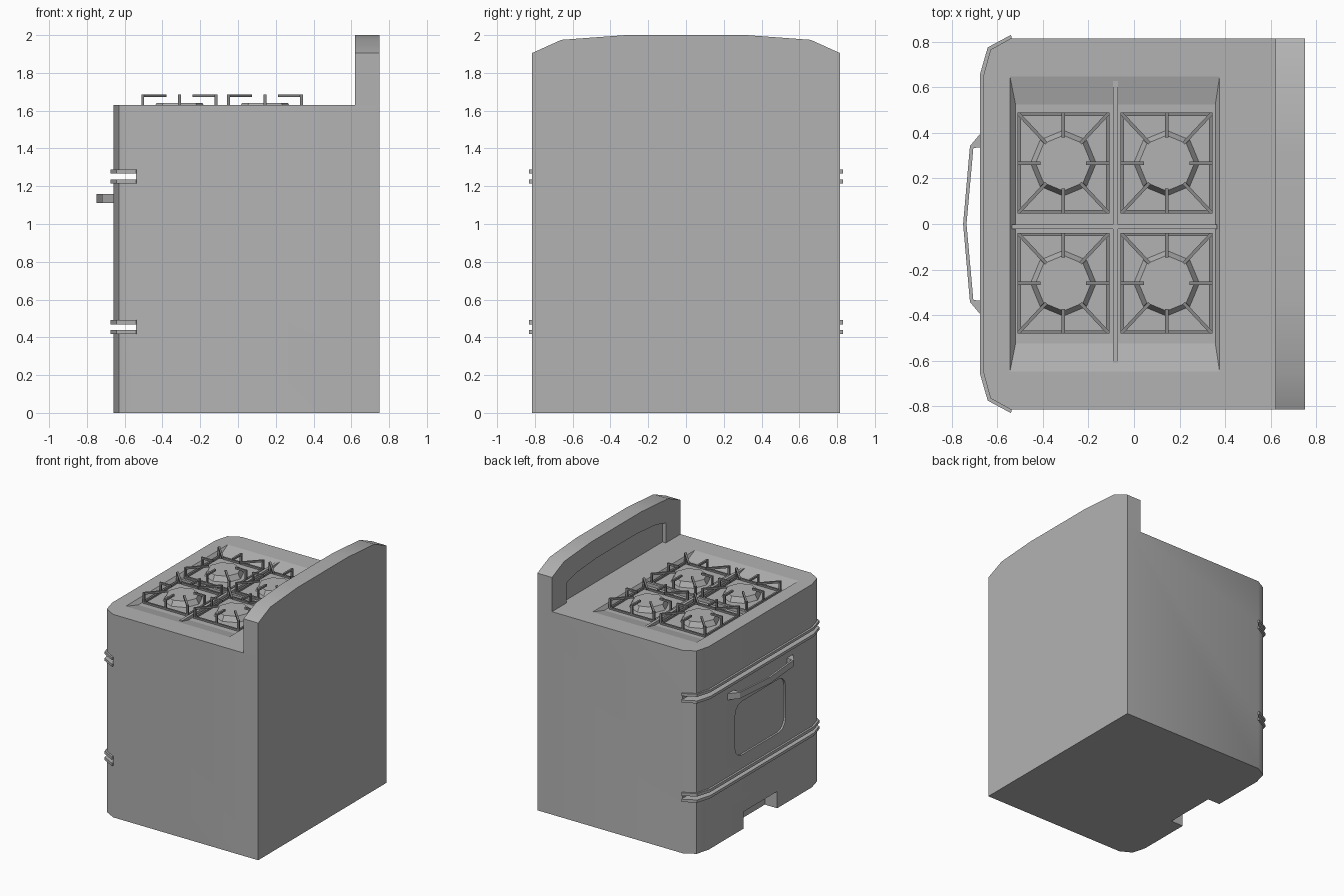
import bpy, bmesh, math
from mathutils import Vector

if "Cube" in bpy.data.objects:
    bpy.data.objects.remove(bpy.data.objects["Cube"])


def grey(name, v):
    m = bpy.data.materials.new(name)
    m.diffuse_color = (v, v, v, 1)
    m.use_nodes = True
    m.node_tree.nodes["Principled BSDF"].inputs["Base Color"].default_value = m.diffuse_color
    return m


ENAMEL = grey("enamel", 0.45)
IRON = grey("iron", 0.25)


def loft(name, rings, mat=ENAMEL):
    """Solid through equally sized rings of 3D points."""
    bm = bmesh.new()
    loops = [[bm.verts.new(p) for p in r] for r in rings]
    n = len(loops[0])
    bm.faces.new(loops[0])
    bm.faces.new(loops[-1])
    for a, b in zip(loops, loops[1:]):
        for i in range(n):
            j = (i + 1) % n
            bm.faces.new((a[i], a[j], b[j], b[i]))
    bmesh.ops.recalc_face_normals(bm, faces=bm.faces)
    me = bpy.data.meshes.new(name)
    bm.to_mesh(me)
    bm.free()
    me.materials.append(mat)
    ob = bpy.data.objects.new(name, me)
    bpy.context.collection.objects.link(ob)
    return ob


def prism_z(name, pts, z0, z1):
    return loft(name, [[(x, y, z) for x, y in pts] for z in (z0, z1)])


def prism_x(name, pts, x0, x1):
    return loft(name, [[(x, y, z) for y, z in pts] for x in (x0, x1)])


def rect(a0, a1, b0, b1):
    return [(a0, b0), (a1, b0), (a1, b1), (a0, b1)]


def mirror(pts):
    """Mirror a half profile in its first coordinate."""
    return pts + [(-a, b) for a, b in reversed(pts) if a != 0]


def cut(ob, cutter):
    m = ob.modifiers.new("cut", 'BOOLEAN')
    m.operation = 'DIFFERENCE'
    m.solver = 'EXACT'
    m.object = cutter
    bpy.context.view_layer.objects.active = ob
    bpy.ops.object.modifier_apply(modifier=m.name)
    bpy.data.objects.remove(cutter)


def smooth(ob, deg):
    bpy.ops.object.select_all(action='DESELECT')
    ob.select_set(True)
    bpy.context.view_layer.objects.active = ob
    bpy.ops.object.shade_smooth_by_angle(angle=math.radians(deg))
    # keep the shallow well edges crisp
    bm = bmesh.new()
    bm.from_mesh(ob.data)
    for e in bm.edges:
        if len(e.link_faces) == 2 and all(1.59 < v.co.z < 1.64 for v in e.verts):
            e.smooth = False
        elif all(f.normal.z > 0.3 and f.calc_center_median().z < 1.7 for f in e.link_faces):
            e.smooth = False
    bm.to_mesh(ob.data)
    bm.free()


def join(name, obs):
    bpy.ops.object.select_all(action='DESELECT')
    for o in obs:
        o.select_set(True)
    bpy.context.view_layer.objects.active = obs[0]
    bpy.ops.object.join()
    obs[0].name = name
    return obs[0]


def bar(p, q, w=0.015):
    """Square bar between two points."""
    p, q = Vector(p), Vector(q)
    d = (q - p).normalized()
    ref = Vector((1, 0, 0)) if abs(d.z) > 0.9 else Vector((0, 0, 1))
    s = d.cross(ref).normalized() * w / 2
    u = s.cross(d).normalized() * w / 2
    return loft("bar", [[c + s + u, c - s + u, c - s - u, c + s - u] for c in (p, q)], IRON)


TOP, FLOOR = 1.63, 1.60

# Oven body with clipped front corners
front = [(-0.54, 0.815), (-0.63, 0.765), (-0.66, 0.655)]
front += [(x, -y) for x, y in reversed(front)]
body = prism_z("oven_body", [(0.75, 0.815)] + front + [(0.75, -0.815)], 0, TOP)

# Gaps between the front panels
for z0, z1 in ((1.236, 1.268), (0.44, 0.467)):
    cut(body, prism_z("gap", rect(-0.9, -0.54, -0.95, 0.95), z0, z1))

# Sloped cooktop well
cut(body, loft("well", [
    [(x, y, FLOOR) for x, y in rect(-0.52, 0.357, -0.525, 0.525)],
    [(x, y, 1.645) for x, y in rect(-0.557, 0.385, -0.71, 0.71)]]))

# Oven window recess with rounded corners
win = []
for cy, cz, a0 in ((0.235, 0.945, 0), (-0.235, 0.945, 90), (-0.235, 0.685, 180), (0.235, 0.685, 270)):
    for k in range(4):
        a = math.radians(a0 + 30 * k)
        win.append((cy + 0.085 * math.cos(a), cz + 0.085 * math.sin(a)))
cut(body, prism_x("window", win, -0.8, -0.645))

# Toe notch under the front
cut(body, prism_x("notch", rect(-0.215, 0.215, -0.1, 0.135), -0.8, -0.55))
smooth(body, 35)

# Arched backsplash with recessed panel
splash = prism_x("backsplash", mirror([(0.815, TOP), (0.815, 1.905), (0.66, 1.975), (0.32, 2.0)]), 0.62, 0.75)
cut(splash, prism_x("panel", mirror([(0.63, 1.5), (0.63, 1.79), (0.5, 1.825), (0.25, 1.845)]), 0.5, 0.65))
smooth(splash, 30)

# Trim bands wrapped around the front
outer = [(-0.54, 0.83), (-0.642, 0.775), (-0.676, 0.657)]
outer += [(x, -y) for x, y in reversed(outer)]
inner = [(x + 0.004, y * 0.997) for x, y in front]
for i, (z0, z1) in enumerate(((1.268, 1.289), (1.215, 1.236), (0.467, 0.491), (0.418, 0.44))):
    parts = []
    for k in range(5):
        parts.append([outer[k], outer[k + 1], inner[k + 1], inner[k]])
    join(f"trim_band_{i + 1}", [prism_z("trim", p, z0, z1) for p in parts])

# Door handle
ho = [(-0.655, 0.42), (-0.72, 0.342), (-0.75, 0), (-0.72, -0.342), (-0.655, -0.42)]
hi = [(-0.655, 0.337), (-0.705, 0.334), (-0.735, 0), (-0.705, -0.334), (-0.655, -0.337)]
prism_z("door_handle", ho + hi[::-1], 1.11, 1.16)

# Cross ribs dividing the cooktop
prism_z("rib_across", rect(-0.092, -0.07, -0.61, 0.635), FLOOR - 0.01, 1.625)
prism_z("rib_along", rect(-0.535, 0.365, -0.023, -0.003), FLOOR - 0.01, 1.625)

# Burners and grates
HX, HY, ZF, ZT = 0.194, 0.214, 1.608, 1.679
for cx in (-0.31, 0.143):
    for cy in (0.267, -0.26):
        rings = []
        for r, z in ((0.147, FLOOR - 0.005), (0.122, 1.64)):
            rings.append([(cx + r * math.cos(k * math.pi / 4), cy + r * math.sin(k * math.pi / 4), z)
                          for k in range(8)])
        loft("burner", rings)

        bars = []
        for s in (-1, 1):
            bars.append(bar((cx - HX - .007, cy + s * HY, ZF), (cx + HX + .007, cy + s * HY, ZF)))
            bars.append(bar((cx + s * HX, cy - HY, ZF), (cx + s * HX, cy + HY, ZF)))
        for i in (-1, 0, 1):
            for j in (-1, 0, 1):
                if i == j == 0:
                    continue
                reach = 0.075 if i and j else 0.1
                px, py = cx + i * HX, cy + j * HY
                bars.append(bar((px, py, ZF), (px, py, ZT + 0.007)))
                bars.append(bar((px, py, ZT), (cx + i * reach, cy + j * (reach + 0.012), ZT)))
        join("grate", bars)
